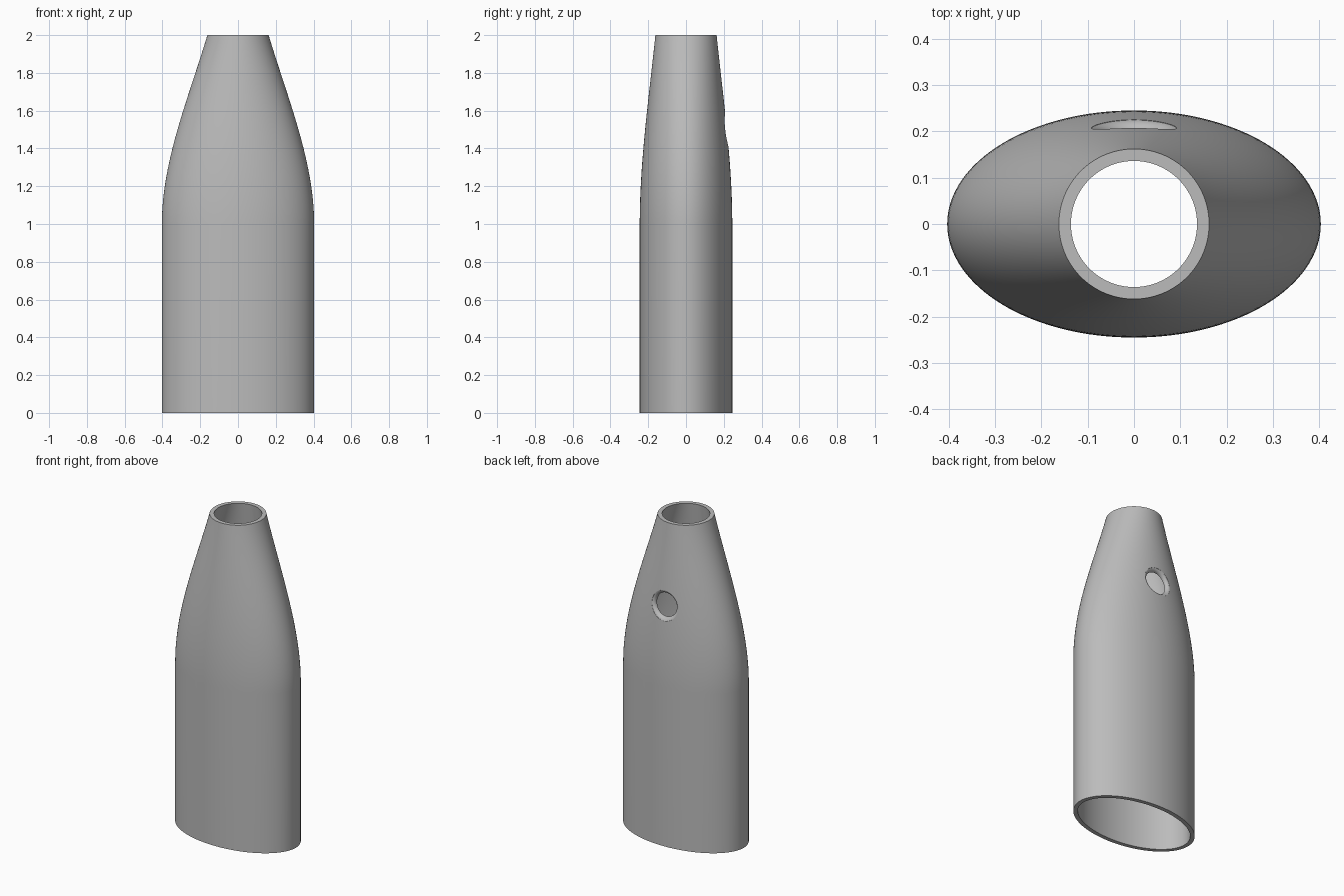
import bpy, bmesh, math

cube = bpy.data.objects.get("Cube")
if cube:
    bpy.data.objects.remove(cube, do_unlink=True)

WALL = 0.026
SEGMENTS = 128
HOLE_Z, HOLE_R, FILLET = 1.5, 0.072, 0.026

grey = bpy.data.materials.new("plain grey")
grey.use_nodes = True
colour = (0.5, 0.5, 0.5, 1)
grey.diffuse_color = colour
grey.node_tree.nodes["Principled BSDF"].inputs["Base Color"].default_value = colour


def half_axes(z):
    """Ellipse half axes: straight below z = 1, easing to a circle at the top."""
    t = max(0.0, z - 1)
    f = 1.75 * t**2 - 0.75 * t**3
    return 0.403 - 0.241 * f, 0.245 - 0.083 * f


def back_surface(x, z):
    a, b = half_axes(z)
    return b * math.sqrt(1 - (x / a) ** 2)


def skin(name, rings, closed):
    """Join rings of points with quads, either as a loop or with end caps."""
    bm = bmesh.new()
    loops = [[bm.verts.new(p) for p in ring] for ring in rings]
    pairs = list(zip(loops, loops[1:]))
    if closed:
        pairs.append((loops[-1], loops[0]))
    else:
        bm.faces.new(loops[0])
        bm.faces.new(loops[-1])
    for low, high in pairs:
        for i in range(len(low)):
            j = (i + 1) % len(low)
            bm.faces.new((low[i], low[j], high[j], high[i]))
    bmesh.ops.recalc_face_normals(bm, faces=bm.faces[:])
    mesh = bpy.data.meshes.new(name)
    bm.to_mesh(mesh)
    bm.free()
    mesh.materials.append(grey)
    obj = bpy.data.objects.new(name, mesh)
    bpy.context.collection.objects.link(obj)
    return obj


def ellipse(z, inset):
    a, b = half_axes(z)
    angles = [math.tau * i / SEGMENTS for i in range(SEGMENTS)]
    return [((a - inset) * math.cos(t), (b - inset) * math.sin(t), z) for t in angles]


# Hollow tapered sleeve: up the outside, down the inside
heights = [0] + [1 + i / 32 for i in range(33)]
rings = [ellipse(z, 0) for z in heights]
rings += [ellipse(z, WALL) for z in reversed(heights)]
sleeve = skin("tapered_sleeve", rings, True)


# Cutter for the round back hole, its rounded lip following the wall
def hole_ring(radius, depth, fixed_y=None):
    points = []
    for i in range(64):
        t = math.tau * i / 64
        x, z = radius * math.cos(t), HOLE_Z + radius * math.sin(t)
        y = back_surface(x, z) - depth if fixed_y is None else fixed_y
        points.append((x, y, z))
    return points


cutter_rings = [hole_ring(HOLE_R + FILLET, 0, 0.32),
                hole_ring(HOLE_R + FILLET, -0.012)]
for degrees in range(15, 91, 15):
    a = math.radians(degrees)
    cutter_rings.append(hole_ring(HOLE_R + FILLET * (1 - math.sin(a)),
                                  FILLET * (1 - math.cos(a))))
cutter_rings.append(hole_ring(HOLE_R, 0, 0.08))
cutter = skin("hole_cutter", cutter_rings, False)
cutter.hide_render = True

cut = sleeve.modifiers.new("back hole", 'BOOLEAN')
cut.operation = 'DIFFERENCE'
cut.solver = 'EXACT'
cut.object = cutter

bpy.ops.object.select_all(action='DESELECT')
sleeve.select_set(True)
bpy.context.view_layer.objects.active = sleeve
bpy.ops.object.modifier_apply(modifier=cut.name)
bpy.data.objects.remove(cutter, do_unlink=True)
bpy.ops.object.shade_smooth_by_angle(angle=math.radians(30))
